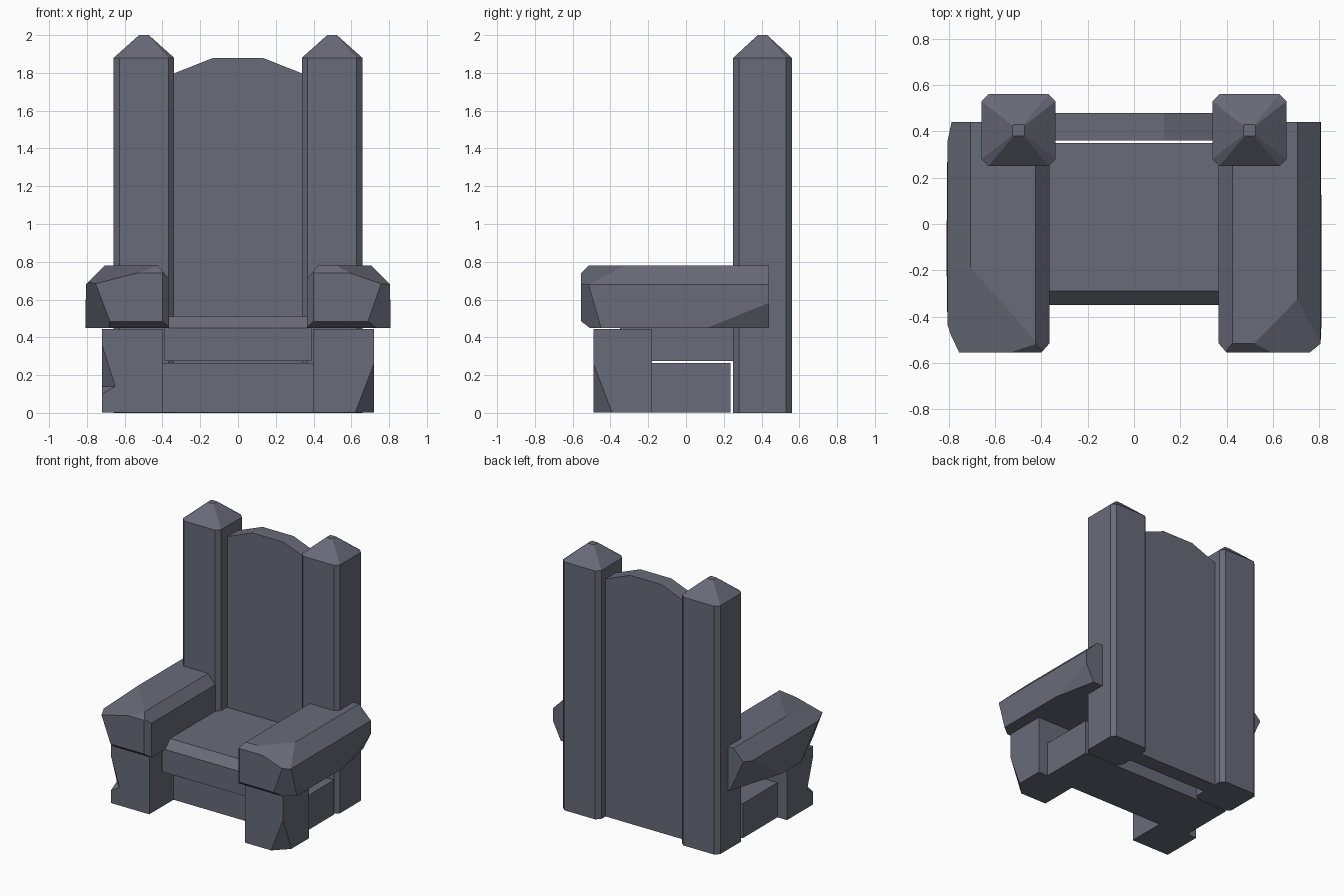
import bpy, bmesh
from mathutils import Vector

if "Cube" in bpy.data.objects:
    bpy.data.objects.remove(bpy.data.objects["Cube"])

stone = bpy.data.materials.new("grey_blue_stone")
stone.diffuse_color = (0.14, 0.146, 0.19, 1)
stone.use_nodes = True
stone.node_tree.nodes["Principled BSDF"].inputs["Base Color"].default_value = stone.diffuse_color


def finish(name, bm):
    bmesh.ops.recalc_face_normals(bm, faces=bm.faces)
    me = bpy.data.meshes.new(name)
    bm.to_mesh(me)
    bm.free()
    me.materials.append(stone)
    ob = bpy.data.objects.new(name, me)
    bpy.context.collection.objects.link(ob)
    return ob


def extrude(points, axis, lo, hi):
    """Prism from a 2D profile; axis is the extrusion axis (0, 1 or 2)."""
    bm = bmesh.new()

    def pt(p, d):
        c = list(p)
        c.insert(axis, d)
        return bm.verts.new(c)
    f = bm.faces.new([pt(p, lo) for p in points])
    g = bmesh.ops.extrude_face_region(bm, geom=[f])
    step = Vector((0, 0, 0))
    step[axis] = hi - lo
    bmesh.ops.translate(bm, vec=step, verts=[v for v in g["geom"] if isinstance(v, bmesh.types.BMVert)])
    bmesh.ops.recalc_face_normals(bm, faces=bm.faces)
    return bm


def box(x0, x1, y0, y1, z0, z1):
    return extrude([(x0, y0), (x1, y0), (x1, y1), (x0, y1)], 2, z0, z1)


def chip(bm, a, b, c):
    """Slice off everything beyond the plane through three points."""
    a, b, c = Vector(a), Vector(b), Vector(c)
    n = (b - a).cross(c - a).normalized()
    mid = sum((v.co for v in bm.verts), Vector()) / len(bm.verts)
    if (mid - a).dot(n) > 0:
        n = -n
    bmesh.ops.bisect_plane(bm, geom=bm.verts[:] + bm.edges[:] + bm.faces[:], dist=1e-5,
                           plane_co=a, plane_no=n, clear_outer=True)
    rim = [e for e in bm.edges if e.is_boundary]
    if rim:
        bmesh.ops.holes_fill(bm, edges=rim, sides=0)


# Tall back posts with chamfered corners and pointed caps
for side, label in ((-1, "left"), (1, "right")):
    hx, hy, c = 0.16, 0.155, 0.03
    octagon = [(hx, -hy + c), (hx, hy - c), (hx - c, hy), (-hx + c, hy),
               (-hx, hy - c), (-hx, -hy + c), (-hx + c, -hy), (hx - c, -hy)]
    bm = bmesh.new()
    rings = [[bm.verts.new((side * 0.498 + x * s, 0.405 + y * s, z)) for x, y in octagon]
             for s, z in ((1, 0), (1, 1.88), (0.16, 2.0))]
    bm.faces.new(rings[0])
    bm.faces.new(rings[-1])
    for lo, hi in zip(rings, rings[1:]):
        for i in range(8):
            j = (i + 1) % 8
            bm.faces.new((lo[i], lo[j], hi[j], hi[i]))
    finish(label + "_back_post", bm)

# Back panel with faceted crest
finish("back_panel", extrude([(-0.37, 0), (0.37, 0), (0.37, 1.785), (0.13, 1.88),
                              (-0.13, 1.88), (-0.37, 1.785)], 1, 0.36, 0.48))

# Seat slab with chamfered front edge, and the plinth below it
finish("seat", extrude([(-0.35, 0.275), (0.35, 0.275), (0.35, 0.51),
                        (-0.29, 0.51), (-0.35, 0.45)], 0, -0.39, 0.39))
finish("seat_plinth", box(-0.64, 0.64, -0.2, 0.235, 0.003, 0.265))

# Front legs: right one chipped at the foot, left one notched
bm = box(0.4, 0.72, -0.49, -0.18, 0.003, 0.445)
chip(bm, (0.62, -0.49, 0), (0.72, -0.39, 0), (0.72, -0.49, 0.26))
finish("right_front_leg", bm)
left_leg = finish("left_front_leg", box(-0.72, -0.4, -0.49, -0.18, 0.003, 0.445))

bm = bmesh.new()
for p in ((-0.72, -0.49, 0.36), (-0.65, -0.49, 0.14), (-0.72, -0.42, 0.14), (-0.72, -0.49, 0.1),
          (-0.65, -0.54, 0.14), (-0.77, -0.42, 0.14), (-0.77, -0.54, 0.36), (-0.77, -0.54, 0.1)):
    bm.verts.new(p)
bmesh.ops.convex_hull(bm, input=bm.verts[:])
cutter = finish("notch_cutter", bm)
cutter.hide_render = True
mod = left_leg.modifiers.new("notch", "BOOLEAN")
mod.operation = "DIFFERENCE"
mod.solver = "EXACT"
mod.object = cutter
bpy.context.view_layer.objects.active = left_leg
bpy.ops.object.modifier_apply(modifier="notch")
bpy.data.objects.remove(cutter)


# Armrests: shared bevelled block, then individual chips
def arm(s):
    prof = [(0.365, 0.45), (0.808, 0.45), (0.805, 0.68), (0.705, 0.78), (0.425, 0.78), (0.365, 0.71)]
    bm = extrude([(s * x, z) for x, z in prof], 1, -0.555, 0.44)
    chip(bm, (0, -0.555, 0.74), (1, -0.555, 0.74), (0, -0.515, 0.78))
    chip(bm, (0, -0.555, 0.485), (1, -0.555, 0.485), (0, -0.51, 0.45))
    chip(bm, (s * 0.40, -0.555, 0), (s * 0.40, -0.555, 1), (s * 0.365, -0.515, 0))
    return bm


bm = arm(1)
chip(bm, (0.69, -0.555, 0.49), (0.76, -0.555, 0.69), (0.81, -0.49, 0.6))
chip(bm, (0.71, -0.32, 0.78), (0.60, -0.55, 0.74), (0.80, -0.52, 0.68))
chip(bm, (0.81, 0.10, 0.45), (0.81, 0.44, 0.59), (0.74, 0.44, 0.45))
finish("right_armrest", bm)

bm = arm(-1)
chip(bm, (-0.68, -0.555, 0.49), (-0.745, -0.555, 0.66), (-0.81, -0.35, 0.6))
chip(bm, (-0.57, -0.34, 0.78), (-0.42, -0.51, 0.78), (-0.78, -0.5, 0.69))
chip(bm, (-0.81, 0.31, 0.66), (-0.77, 0.44, 0.66), (-0.81, 0.0, 0.45))
finish("left_armrest", bm)
